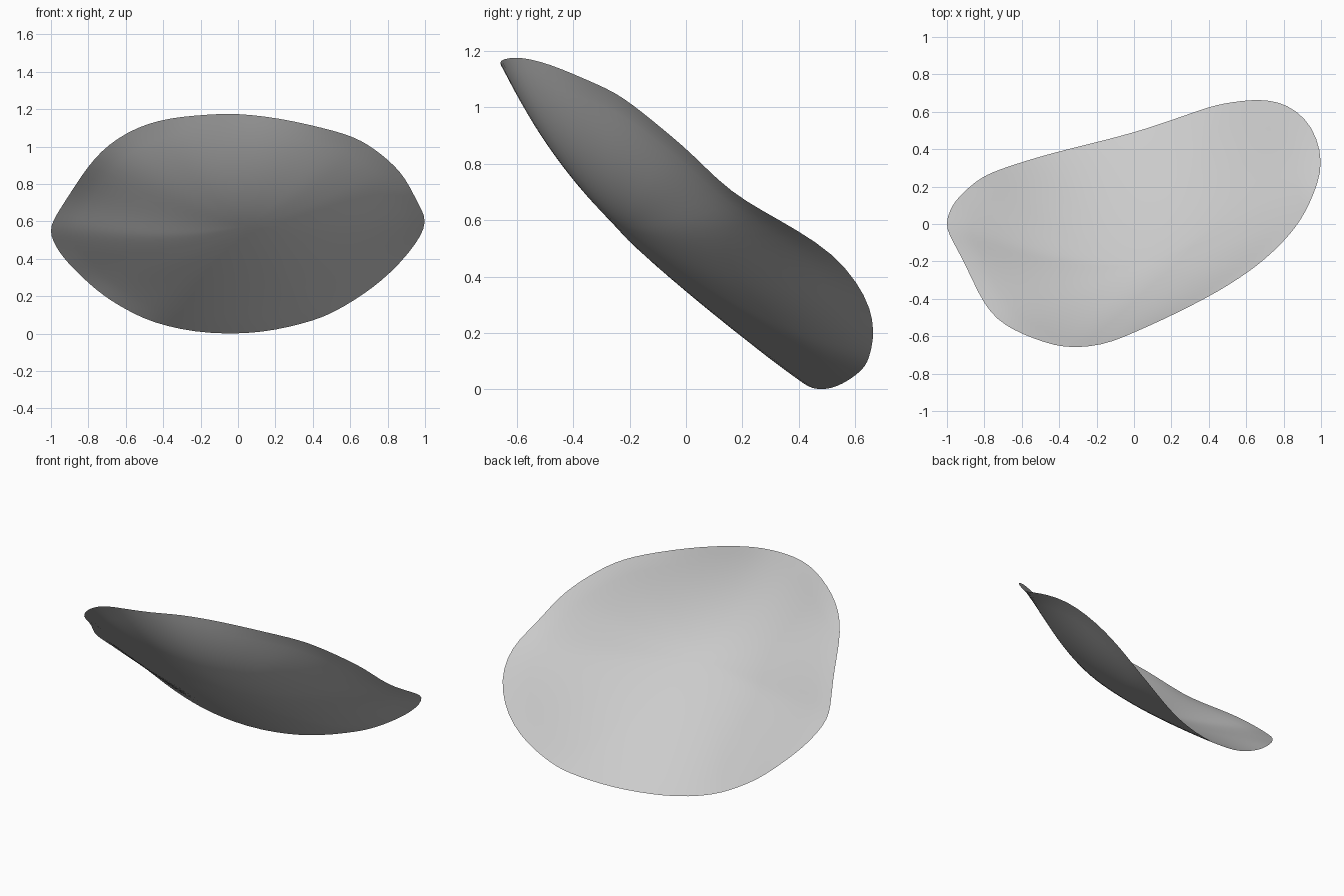
import bpy
import bmesh
from mathutils import Vector

cube = bpy.data.objects.get("Cube")
if cube:
    bpy.data.objects.remove(cube, do_unlink=True)

# Rim of the curved petal, counter-clockwise from above
RIM = [Vector(p) for p in (
    (-1.005, 0, .55), (-.97, -.09, .635), (-.9, -.22, .745), (-.8, -.43, .895),
    (-.69, -.54, 1.01), (-.54, -.61, 1.1), (-.37, -.66, 1.15),
    (-.17, -.645, 1.17), (0, -.58, 1.175), (.22, -.48, 1.15),
    (.45, -.36, 1.1), (.62, -.25, 1.05), (.73, -.16, .985), (.81, -.08, .92),
    (.89, .02, .835), (.96, .16, .7), (1.005, .33, .6), (.95, .52, .48),
    (.82, .635, .33), (.67, .665, .21), (.52, .65, .12), (.4, .625, .07),
    (.2, .555, .02), (0, .49, 0), (-.23, .43, .01), (-.45, .375, .06),
    (-.6, .33, .13), (-.72, .29, .205), (-.82, .245, .29), (-.91, .17, .38),
    (-.97, .1, .46))]
NORMAL = Vector((0, 1, 1)).normalized()
UPHILL = Vector((0, -1, 1)).normalized()
MIDDLE = Vector((.05, .566))
DEPTH = .207
STEPS, RINGS = 3, 16


def smooth_loop(points, steps):
    """Closed Catmull-Rom curve through the points, lightly relaxed."""
    result = []
    count = len(points)
    for i in range(count):
        a, b, c, d = (points[(i + k) % count] for k in (-1, 0, 1, 2))
        for s in range(steps):
            t = s / steps
            result.append(b + (c - a) * t / 2
                          + (a - b * 2.5 + c * 2 - d / 2) * t ** 2
                          + (b * 3 - a - c * 3 + d) * t ** 3 / 2)
    for _ in range(2):
        result = [(result[i - 1] + p * 2 + result[(i + 1) % len(result)]) / 4
                  for i, p in enumerate(result)]
    return result


rim = smooth_loop(RIM, STEPS)
outline = [Vector((p.x, p.dot(UPHILL))) for p in rim]
heights = [p.dot(NORMAL) for p in rim]


def spanned_height(spot):
    """Rim height spread smoothly inwards by mean value weights."""
    rays = [q - spot for q in outline]
    lengths = [r.length for r in rays]
    tans = []
    for i in range(len(rays)):
        a, b = rays[i - 1], rays[i]
        tans.append((lengths[i - 1] * lengths[i] - a.dot(b)) / (a.x * b.y - a.y * b.x))
    weights = [(tans[i] + tans[(i + 1) % len(tans)]) / lengths[i]
               for i in range(len(rays))]
    return sum(w * h for w, h in zip(weights, heights)) / sum(weights)


def dish_point(edge, t):
    """Point between the middle and the rim; the sag fades sooner sideways."""
    spot = MIDDLE.lerp(edge, t)
    sideways = (edge - MIDDLE).normalized().x
    sag = DEPTH * (1 - t * t) ** (1 + .35 * sideways ** 2)
    height = spanned_height(spot) - sag
    return Vector((spot.x, 0, 0)) + UPHILL * spot.y + NORMAL * height


# Single-sheet petal built as rings around the middle
bm = bmesh.new()
centre = bm.verts.new(dish_point(MIDDLE, 0))
rings = [[bm.verts.new(dish_point(q, r / RINGS)) for q in outline]
         for r in range(1, RINGS)]
rings.append([bm.verts.new(p) for p in rim])
for i in range(len(rim)):
    j = (i + 1) % len(rim)
    bm.faces.new((centre, rings[0][i], rings[0][j]))
    for inner, outer in zip(rings, rings[1:]):
        bm.faces.new((inner[i], outer[i], outer[j], inner[j]))

mesh = bpy.data.meshes.new("curved_petal")
bm.to_mesh(mesh)
bm.free()
mesh.shade_smooth()
petal = bpy.data.objects.new("curved_petal", mesh)
bpy.context.collection.objects.link(petal)

# Plain grey colour
grey = bpy.data.materials.new("light_grey")
grey.use_nodes = True
colour = (.6, .6, .6, 1)
grey.diffuse_color = colour
grey.node_tree.nodes["Principled BSDF"].inputs["Base Color"].default_value = colour
mesh.materials.append(grey)
